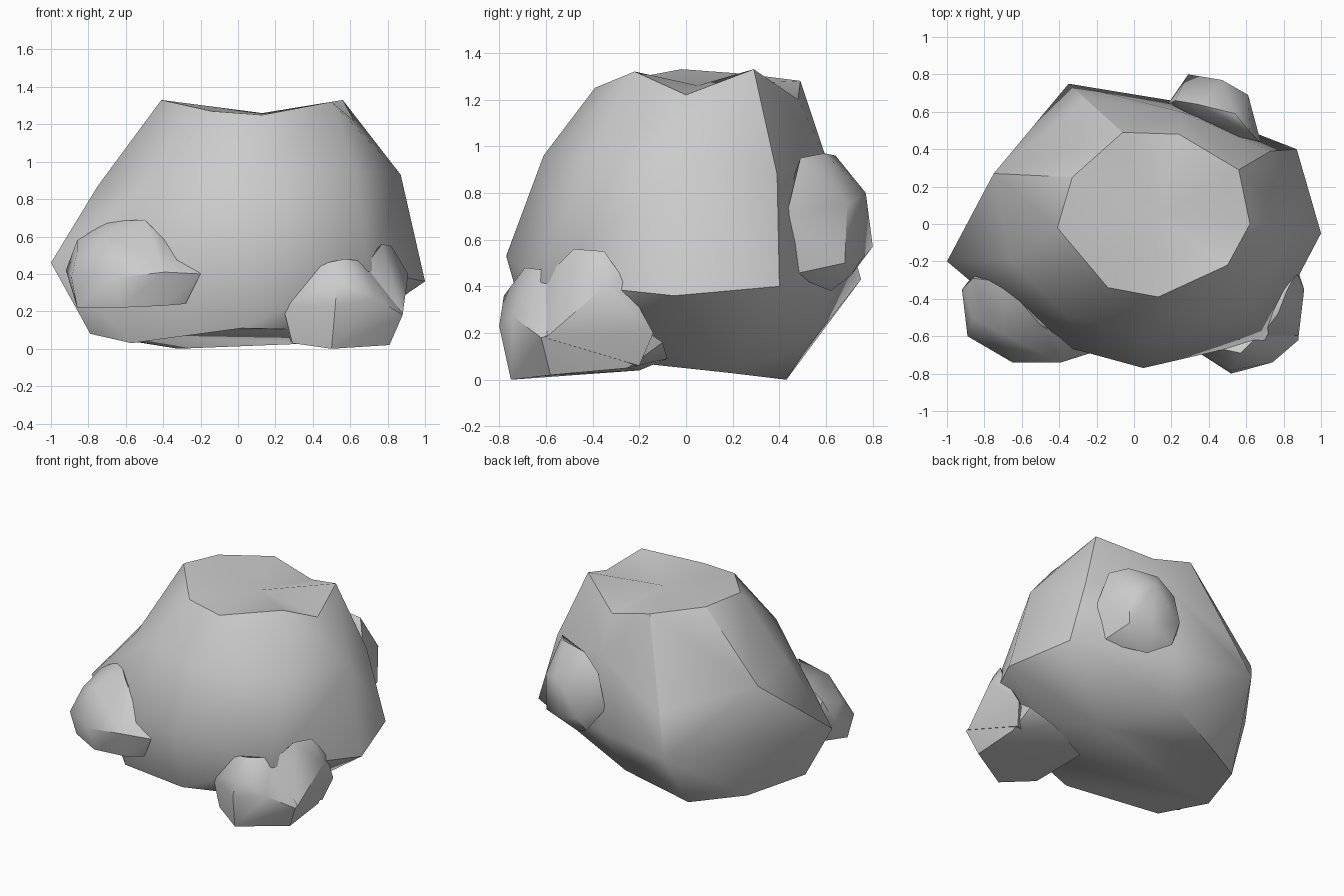
import bpy
import bmesh
import math
from mathutils import Vector

default_cube = bpy.data.objects.get("Cube")
if default_cube:
    bpy.data.objects.remove(default_cube, do_unlink=True)

# One plain stone colour
stone = bpy.data.materials.new("stone_grey")
stone.use_nodes = True
stone.diffuse_color = (.6, .6, .6, 1)
stone.node_tree.nodes["Principled BSDF"].inputs["Base Color"].default_value = (.6, .6, .6, 1)


def finish(mesh_builder, name):
    """Turn a bmesh into a stone object with smooth faces and sharp ridges."""
    bmesh.ops.recalc_face_normals(mesh_builder, faces=mesh_builder.faces)
    mesh = bpy.data.meshes.new(name)
    mesh_builder.to_mesh(mesh)
    mesh_builder.free()
    mesh.materials.append(stone)
    rock = bpy.data.objects.new(name, mesh)
    bpy.context.collection.objects.link(rock)
    bpy.ops.object.select_all(action="DESELECT")
    rock.select_set(True)
    bpy.context.view_layer.objects.active = rock
    bpy.ops.object.shade_smooth_by_angle(angle=math.radians(45), keep_sharp_edges=True)
    return rock


def add_hull_rock(name, points):
    """Small chipped rock wrapped around a few corner points."""
    builder = bmesh.new()
    for point in points:
        builder.verts.new(point)
    hull = bmesh.ops.convex_hull(builder, input=builder.verts)
    loose = set(hull["geom_interior"]) | set(hull["geom_unused"])
    loose_verts = [item for item in loose if isinstance(item, bmesh.types.BMVert)]
    bmesh.ops.delete(builder, geom=loose_verts, context="VERTS")
    return finish(builder, name)


def add_column_rock(name, columns, top_centre, ridges):
    """Large rock skinned over corner columns that run from the top to the base."""
    builder = bmesh.new()
    grid = [[builder.verts.new(point) for point in column] for column in columns]
    everything = [vert.co for column in grid for vert in column]
    middle = sum(everything, Vector()) / len(everything)
    hollow = builder.verts.new(top_centre)
    for index, column in enumerate(grid):
        following = grid[(index + 1) % len(grid)]
        # Slightly dished broken top
        builder.faces.new((hollow, column[0], following[0]))
        for row in range(len(column) - 1):
            a, b = column[row], column[row + 1]
            c, d = following[row + 1], following[row]
            # Fold each panel along the diagonal that bulges outwards
            outward = (c.co - a.co).cross(d.co - b.co)
            if outward.dot((a.co + c.co) / 2 - middle) < 0:
                outward.negate()
            if outward.dot(a.co + c.co - b.co - d.co) > 0:
                panels = ((a, b, c), (a, c, d))
            else:
                panels = ((a, b, d), (b, c, d))
            for panel in panels:
                builder.faces.new(panel)
    # Resting base
    builder.faces.new([column[-1] for column in reversed(grid)])
    # Hard ridges run down some columns
    for index, depth in ridges.items():
        for row in range(depth):
            builder.edges.get(grid[index][row:row + 2]).smooth = False
    return finish(builder, name)


# Main boulder: each column lists top, shoulder, belly and base corners
add_column_rock("main_boulder", [
    [(.13, -.39, 1.25), (.1, -.61, .96), (.05, -.77, .53), (.02, -.65, .11)],
    [(.5, -.22, 1.32), (.62, -.42, .95), (.7, -.62, .42), (.47, -.47, .1)],
    [(.62, 0, 1.22), (.87, .01, .93), (1, -.05, .36), (.65, -.12, .12)],
    [(.56, .29, 1.33), (.73, .39, .88), (.87, .4, .4), (.43, .18, .03)],
    [(.24, .48, 1.2), (.25, .6, .95), (.2, .66, .45), (.1, .53, .15)],
    [(-.06, .49, 1.28), (-.26, .67, .7), (-.35, .75, .43), (-.32, .43, 0)],
    [(-.33, .25, 1.31), (-.75, .27, .87), (-.7, .27, .43), (-.63, .22, .05)],
    [(-.41, -.02, 1.33), (-.66, -.19, .84), (-1, -.2, .46), (-.79, -.2, .08)],
    [(-.14, -.34, 1.27), (-.36, -.49, .95), (-.5, -.62, .45), (-.57, -.44, .03)],
], top_centre=(.13, .05, 1.26), ridges={3: 2, 5: 2, 6: 1})

# Ledge stone on the front, towards -x
add_hull_rock("ledge_stone", [
    (-.92, -.35, .42), (-.89, -.6, .38), (-.65, -.74, .38), (-.39, -.74, .41),
    (-.2, -.68, .4), (-.86, -.57, .22), (-.63, -.7, .22), (-.4, -.69, .23),
    (-.28, -.64, .24), (-.86, -.29, .58), (-.7, -.31, .68), (-.5, -.54, .69),
    (-.41, -.6, .6), (-.37, -.62, .53), (-.8, -.2, .3), (-.4, -.4, .3),
    (-.7, -.59, .61), (-.86, -.5, .52),
])

# Foot stone on the ground, a broad lump with a taller ridge behind
add_hull_rock("foot_stone", [
    (.24, -.62, .23), (.52, -.8, .23), (.57, -.69, .48), (.43, -.66, .45),
    (.66, -.6, .47), (.74, -.74, .27), (.88, -.62, .18), (.81, -.58, .02),
    (.5, -.75, 0), (.29, -.62, .03), (.28, -.2, .04), (.8, -.25, .05),
    (.6, -.08, .09), (.78, -.1, .16), (.88, -.3, .3), (.53, -.78, .36),
])
add_hull_rock("foot_stone_ridge", [
    (.77, -.48, .56), (.82, -.35, .55), (.91, -.35, .4), (.87, -.26, .42),
    (.88, -.6, .18), (.72, -.63, .2), (.68, -.6, .44), (.8, -.2, .06),
    (.84, -.14, .2), (.55, -.3, .04), (.6, -.4, .4),
])

# Knob stone high on the back
add_hull_rock("knob_stone", [
    (.29, .8, .57), (.47, .77, .8), (.61, .69, .75), (.61, .68, .5),
    (.18, .64, .6), (.22, .66, .85), (.34, .64, .96), (.54, .59, .97),
    (.62, .49, .95), (.68, .43, .7), (.65, .45, .45), (.41, .62, .38),
    (.28, .71, .45), (.47, .74, .5), (.4, .4, .7),
])
